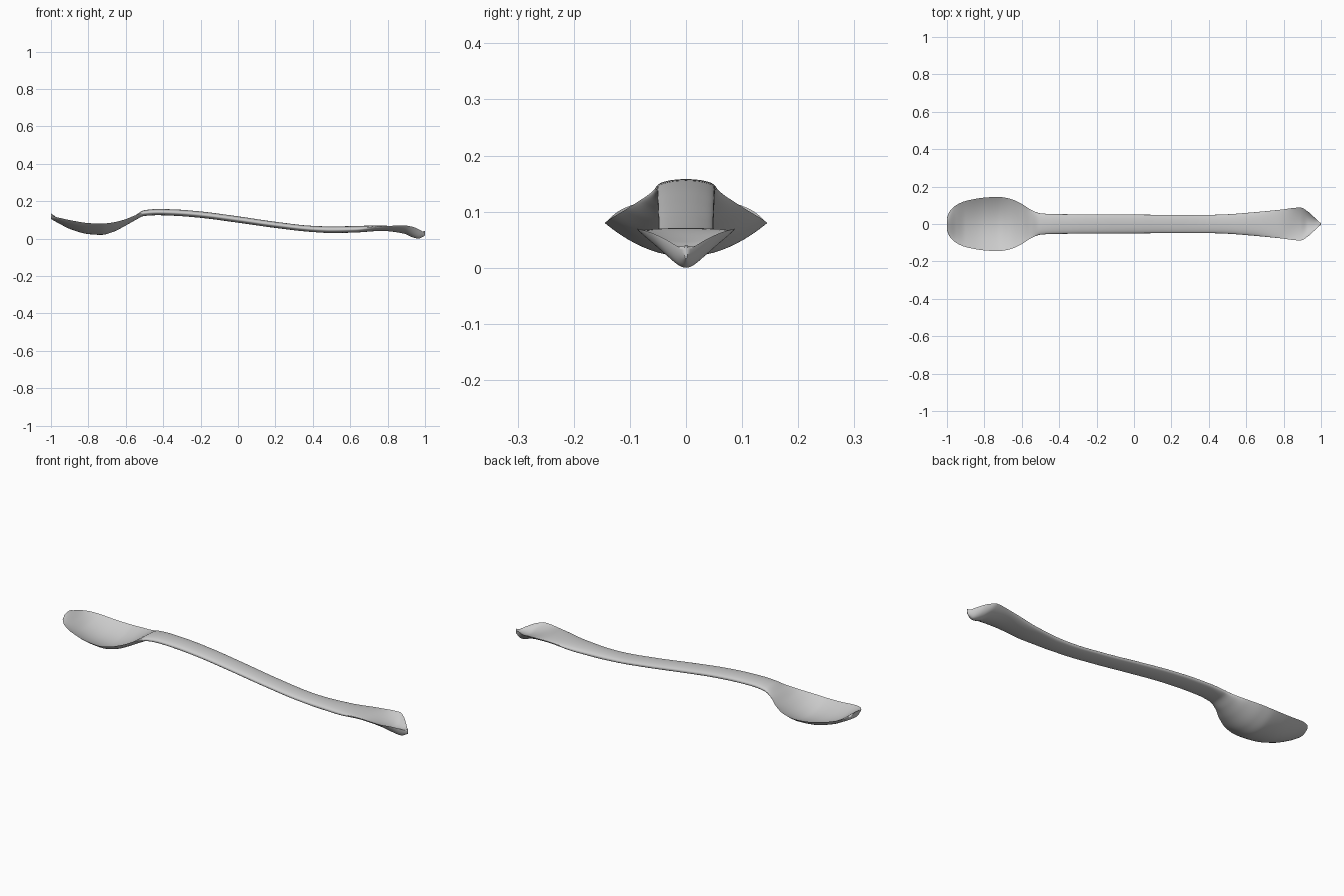
import bpy, bmesh, math

if "Cube" in bpy.data.objects:
    bpy.data.objects.remove(bpy.data.objects["Cube"])

# Stations along the spoon: x, half width, rim z, top centre z, bottom centre z, section exponent
BOWL = [
    (-1.0, .035, .121, .134, .105, .5), (-.985, .068, .118, .124, .096, .6),
    (-.95, .101, .11, .098, .077, .85), (-.9, .123, .099, .069, .052, 1),
    (-.8, .141, .083, .041, .024, 1), (-.73, .145, .08, .036, .02, 1),
    (-.67, .137, .086, .052, .035, 1), (-.6, .107, .104, .088, .07, .9),
    (-.55, .076, .124, .124, .098, .6)]
# Handle rim sits midway between top and bottom: x, half width, top z, bottom z
HANDLE = [
    (-.5, .057, .152, .121), (-.43, .053, .158, .125), (-.34, .052, .156, .122),
    (-.2, .051, .145, .111), (0, .05, .119, .085), (.2, .049, .09, .057),
    (.4, .049, .068, .035), (.5, .052, .065, .03), (.62, .061, .067, .032)]
END = [
    (.77, .075, .066, .071, .041, .6), (.89, .088, .07, .046, .026, .95),
    (.93, .066, .064, .034, .008, .9), (.965, .035, .05, .034, .0, .7),
    (1.0, .003, .03, .041, .016, .5)]
stations = BOWL + [(x, w, (t + b) / 2, t, b, .42) for x, w, t, b in HANDLE] + END


def slopes(xs, ys):
    """Overshoot-free slopes for cubic interpolation."""
    d = [(ys[i + 1] - ys[i]) / (xs[i + 1] - xs[i]) for i in range(len(xs) - 1)]
    mid = [0 if a * b <= 0 else 2 * a * b / (a + b) for a, b in zip(d, d[1:])]
    return [d[0]] + mid + [d[-1]]


def resample(rows, steps):
    cols = list(zip(*rows))
    xs = cols[0]
    grads = [slopes(xs, c) for c in cols]
    out = []
    for i in range(len(xs) - 1):
        h = xs[i + 1] - xs[i]
        for k in range(steps):
            u = k / steps
            out.append([
                (1 + 2 * u) * (1 - u) ** 2 * c[i] + u * (1 - u) ** 2 * h * g[i]
                + u * u * (3 - 2 * u) * c[i + 1] + u * u * (u - 1) * h * g[i + 1]
                for c, g in zip(cols, grads)])
    return out + [list(rows[-1])]


# Loft the whole spoon through its cross-sections
N = 56
bm = bmesh.new()
rings = []
for x, w, e, t, b, q in resample(stations, 7):
    ring = []
    for j in range(N):
        a = 2 * math.pi * j / N
        bulge = abs(math.sin(a)) ** (2 * q)
        z = e + ((t if math.sin(a) > 0 else b) - e) * bulge
        ring.append(bm.verts.new((x, w * math.cos(a), z)))
    rings.append(ring)
for r0, r1 in zip(rings, rings[1:]):
    for j in range(N):
        k = (j + 1) % N
        bm.faces.new((r0[j], r0[k], r1[k], r1[j]))
bm.faces.new(rings[0])
bm.faces.new(rings[-1])
bmesh.ops.recalc_face_normals(bm, faces=bm.faces)

mesh = bpy.data.meshes.new("spoon")
bm.to_mesh(mesh)
bm.free()
spoon = bpy.data.objects.new("spoon", mesh)
bpy.context.collection.objects.link(spoon)
bpy.context.view_layer.objects.active = spoon
spoon.select_set(True)
bpy.ops.object.shade_smooth_by_angle(angle=math.radians(50))
